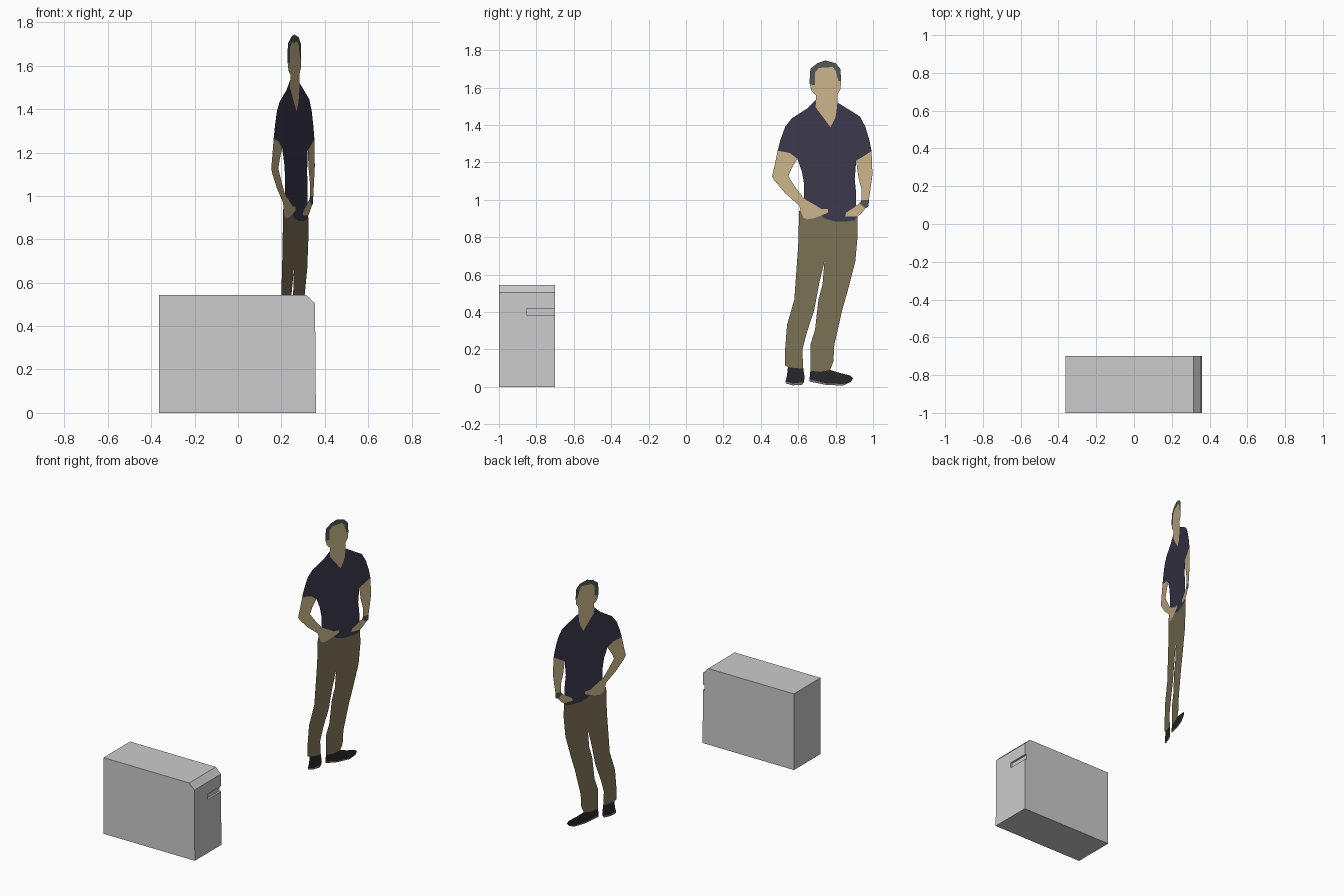
import bpy, bmesh
from mathutils import Vector

if "Cube" in bpy.data.objects:
    bpy.data.objects.remove(bpy.data.objects["Cube"])

# ---------- helpers ----------
def new_object(name, bm):
    mesh = bpy.data.meshes.new(name)
    bm.to_mesh(mesh)
    bm.free()
    ob = bpy.data.objects.new(name, mesh)
    bpy.context.collection.objects.link(ob)
    return ob

def prism(name, profile, y0, y1):
    """Extrude an x-z profile along y."""
    bm = bmesh.new()
    face = bm.faces.new([bm.verts.new((x, y0, z)) for x, z in profile])
    res = bmesh.ops.extrude_face_region(bm, geom=[face])
    verts = [g for g in res["geom"] if isinstance(g, bmesh.types.BMVert)]
    bmesh.ops.translate(bm, vec=(0, y1 - y0, 0), verts=verts)
    bmesh.ops.recalc_face_normals(bm, faces=bm.faces)
    return new_object(name, bm)

def material(name, rgb):
    m = bpy.data.materials.new(name)
    m.diffuse_color = (*rgb, 1)
    m.use_nodes = True
    m.node_tree.nodes["Principled BSDF"].inputs["Base Color"].default_value = m.diffuse_color
    return m

def cutout(name, mat, outline):
    """Flat sheet in the figure's slanted upright plane; outline is y, z in hundredths."""
    bm = bmesh.new()
    verts = [bm.verts.new((0.155 + 0.374 * (y / 100 - 0.465), y / 100, z / 100)) for y, z in outline]
    face = bm.faces.new(verts)
    face.normal_update()
    if face.normal.x < 0:
        face.normal_flip()
    bmesh.ops.triangulate(bm, faces=[face])
    ob = new_object(name, bm)
    ob.data.materials.append(mat)
    return ob

# ---------- cabinet with chamfered edge and handle slot ----------
cabinet = prism("cabinet", [(-0.363, 0), (0.359, 0), (0.355, 0.503), (0.315, 0.544), (-0.363, 0.544)], -1.0, -0.7)
slot = prism("slot_cutter", [(0.342, 0.38), (0.45, 0.38), (0.45, 0.418), (0.342, 0.418)], -0.85, -0.6)
slot.hide_render = True
mod = cabinet.modifiers.new("slot", "BOOLEAN")
mod.operation = "DIFFERENCE"
mod.solver = "EXACT"
mod.object = slot
bpy.context.view_layer.objects.active = cabinet
bpy.ops.object.modifier_apply(modifier=mod.name)
bpy.data.objects.remove(slot)

# ---------- flat standing figure ----------
skin = material("skin", (0.60, 0.46, 0.26))
cloth = material("dark_cloth", (0.045, 0.04, 0.07))
khaki = material("khaki", (0.20, 0.165, 0.09))
dark_grey = material("dark_grey", (0.09, 0.095, 0.095))
black = material("black", (0.02, 0.02, 0.022))
sole = material("sole", (0.20, 0.17, 0.15))

hairline = [(66, 162.4), (67, 161.5), (69, 161.5), (69, 168), (71, 170.5),
            (78.5, 171), (80, 169), (81.5, 163.4), (83, 163.4)]
neckline = [(81, 152), (80.3, 146), (79.5, 143), (77.2, 138.8), (69.3, 149.5), (69.5, 153.5)]
left_cuff = [(59.5, 122), (55.5, 125), (49, 126.3)]
right_cuff = [(99.2, 126), (94.5, 123), (91, 121)]
left_hand_top = [(72.3, 91.6), (76, 93.2), (76, 95), (72.3, 95.2), (68.5, 97.5), (63.2, 100.5)]
left_hand_bottom = [(61.3, 94), (62.7, 90.5), (64.8, 89.5), (69, 90.3), (72.3, 91.6)]
right_hand_top = [(91, 97), (90.5, 96.3), (85.7, 93.2), (85, 91)]
hem = [(72.3, 91.6), (74, 90), (79.5, 88.5), (86, 88.5), (90, 89), (91.6, 91)]

# head
cutout("hair", dark_grey, hairline + [(82.5, 170), (80, 173), (74.5, 174.5), (70.2, 173), (66.5, 170)])
cutout("face_and_neck", skin, hairline + [(82.5, 159), (81, 156.5)] + neckline
       + [(69.6, 156), (68, 157), (67, 158.6)])

# shirt
cutout("shirt", cloth, neckline[::-1] + [(85, 149.5), (93, 144.5), (95.9, 139), (98, 132)] + right_cuff
       + [(90.2, 111), (91, 103)] + right_hand_top + [(88, 91)] + hem[::-1]
       + left_hand_top[1:] + [(63.2, 108), (62, 115)] + left_cuff
       + [(50.5, 132), (53, 139), (56.5, 143.5), (64.8, 148.8)])

# arms and hands
cutout("left_arm", skin, left_cuff + [(47.5, 119), (46, 112.5), (47.2, 110.4), (53, 103.5), (60.5, 97)]
       + left_hand_bottom + left_hand_top[1:] + [(59, 106), (54.7, 112.5), (56.3, 116.5)])
cutout("right_arm", skin, right_cuff + [(91.5, 117), (92.2, 112), (93.8, 105.5), (93.8, 99.7),
       (97.8, 100), (98.6, 105.5), (99.7, 113.5)])
cutout("wristwatch", dark_grey, [(93.8, 99.7), (97.8, 100), (97.6, 96.5), (96, 95.5), (92.8, 98)])
cutout("right_hand", skin, right_hand_top + [(88, 91), (91.6, 91), (93.5, 92.5), (96, 95.5), (92.8, 98)])

# trousers
cutout("trousers", khaki, [(60.5, 94)] + left_hand_bottom + hem[1:]
       + [(91.8, 81), (90.5, 67), (86.5, 51.5), (83.5, 41), (79.3, 22.5), (78.8, 13.5), (77, 9), (72, 8), (66.5, 8.6),
          (66.5, 22.5), (69, 30.5), (70.8, 46.5), (73, 54.7), (74, 67), (71.3, 55.7), (68.6, 41.3),
          (64.3, 28), (62.2, 19.5), (62.7, 9.7), (55.7, 10.3), (53, 11.3), (53, 20), (54, 33),
          (57.9, 46.6), (60, 76)])

# shoes
cutout("left_shoe", black, [(54.5, 10.8), (55.7, 10.3), (62.7, 9.7), (63.4, 5), (63, 2.5), (57, 1.8), (53.2, 3), (54, 6)])
cutout("left_sole", sole, [(63, 2.5), (57, 1.8), (53.2, 3), (53.4, 1.8), (57, 0.8), (62, 1)])
cutout("right_shoe", black, [(66.5, 8.6), (72, 8), (77, 9), (82, 7.5), (88, 6), (89.3, 4.5),
       (88, 2.5), (84, 1.5), (75, 1.9), (66, 4)])
cutout("right_sole", sole, [(66, 4), (75, 1.9), (84, 1.5), (88, 2.5), (84, 0.7), (75, 1), (66, 2.8)])
